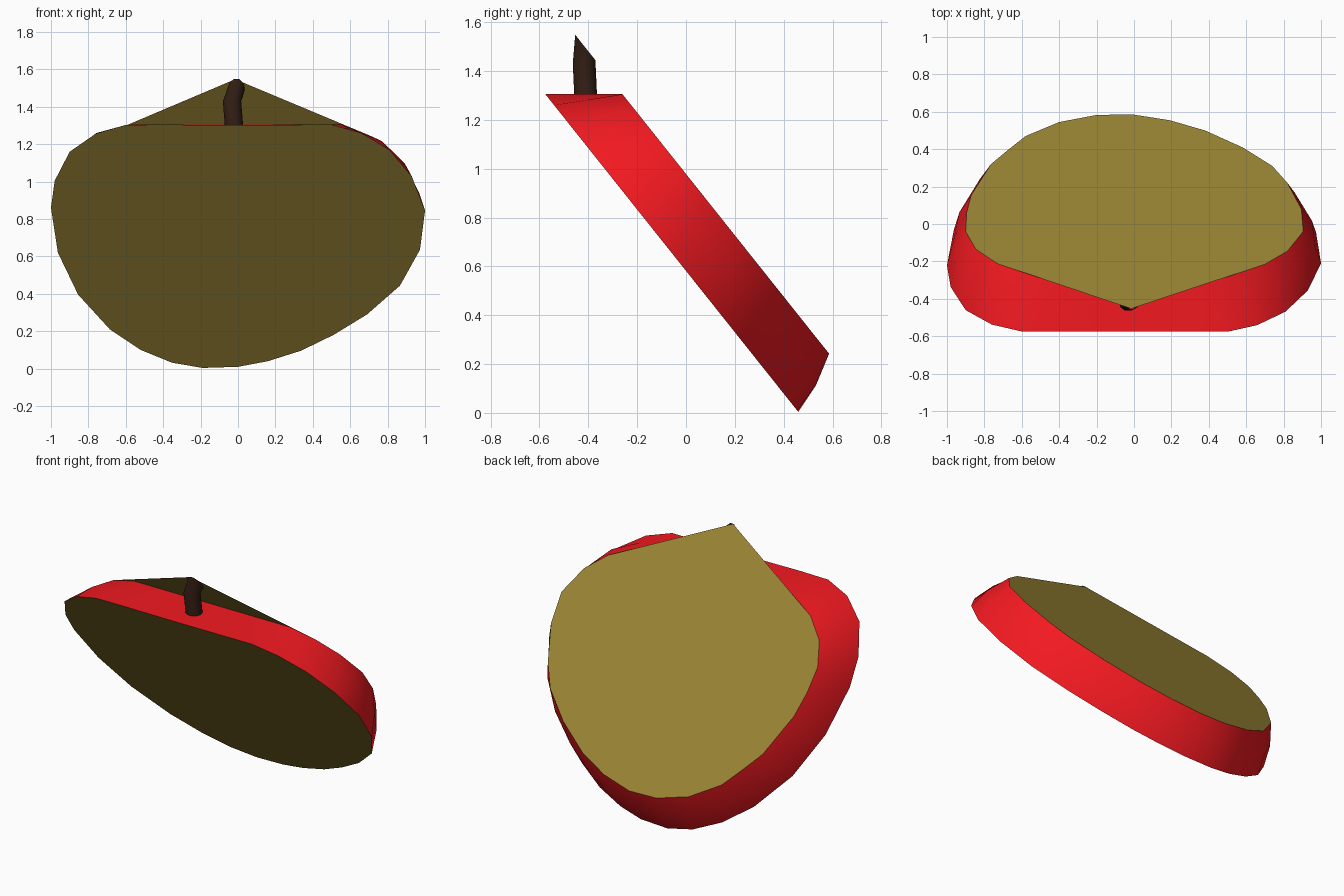
import bpy, math
from mathutils import Vector

if "Cube" in bpy.data.objects:
    bpy.data.objects.remove(bpy.data.objects["Cube"])

SLOPE = 1.256                                   # both cuts tilt equally
def low(x, z):  return Vector((x, 0.455 - (z - 0.01) / SLOPE, z))
def high(x, y): return Vector((x, y, 1.305 - SLOPE * (y + 0.26)))

def material(name, rgb):
    m = bpy.data.materials.new(name)
    m.diffuse_color = (*rgb, 1)
    m.use_nodes = True
    m.node_tree.nodes["Principled BSDF"].inputs["Base Color"].default_value = m.diffuse_color
    return m

def build(name, verts, faces, mat, smooth=False):
    me = bpy.data.meshes.new(name)
    me.from_pydata(verts, [], faces)
    me.materials.append(mat)
    for p in me.polygons:
        p.use_smooth = smooth
    ob = bpy.data.objects.new(name, me)
    bpy.context.collection.objects.link(ob)
    return ob

red = material("skin", (0.9, 0.01, 0.015))
cream = material("flesh", (0.32, 0.23, 0.035))
brown = material("bark", (0.035, 0.014, 0.007))

# rims of the two cuts, starting at the top middle
front_rim = [low(*p) for p in [
    (-.04, 1.302), (-.4, 1.305), (-.6, 1.303), (-.76, 1.257), (-.9, 1.16),
    (-.98, 1.005), (-1, .86), (-.963, .62), (-.855, .396), (-.685, .21),
    (-.52, .1), (-.353, .032), (-.19, .004), (0, .01), (.16, .04),
    (.337, .096), (.51, .18), (.69, .29), (.866, .444), (.973, .636),
    (1, .845), (.93, 1.027), (.81, 1.17), (.66, 1.26), (.5, 1.305)]]
back_rim = [high(*p) for p in [
    (-.03, -.26), (-.3, -.26), (-.55, -.26), (-.73, -.212), (-.845, -.135),
    (-.9, -.04), (-.895, .06), (-.87, .155), (-.765, .32), (-.675, .395),
    (-.58, .47), (-.4, .545), (-.2, .583), (-.01, .586), (.19, .555),
    (.38, .5), (.58, .41), (.74, .31), (.82, .22), (.895, .08),
    (.905, -.04), (.82, -.145), (.7, -.215), (.55, -.26), (.3, -.26)]]
n = len(front_rim)

# skin band, bulging slightly between the rims except on the flat top
mid = []
centre = sum(front_rim + back_rim, Vector()) / (2 * n)
axis = Vector((0, SLOPE, 1)).normalized()
for i, (a, b) in enumerate(zip(front_rim, back_rim)):
    m = (a + b) / 2
    out = m - centre
    out = (out - axis * out.dot(axis)).normalized()
    mid.append(m + out * (0.0 if i in (0, 1, 2, 23, 24) else 0.017))
faces = []
for r in range(2):
    for i in range(n):
        j = (i + 1) % n
        faces.append((r*n + i, r*n + n + i, r*n + n + j, r*n + j))
build("skin", front_rim + mid + back_rim, faces, red, True)

# cut faces; the back one rises to a point at the stem tip
build("front_flesh", front_rim, [tuple(range(n))], cream)
back = [high(-.015, -.453)] + back_rim[3:23]
build("back_flesh", back, [tuple(reversed(range(len(back))))], cream)

# bent stem, sliced off by the back cut
sides = 10
path = [(-.02, -.41, 1.28, .049), (-.032, -.417, 1.43, .049), (-.008, -.412, 1.6, .044)]
verts = []
for k, (x, y, z, r) in enumerate(path):
    for i in range(sides):
        t = 2 * math.pi * i / sides
        v = Vector((x + r * math.cos(t), y + r * math.sin(t), z))
        if k == 2:
            v.z = 1.305 - SLOPE * (v.y + 0.26)
        verts.append(v)
faces = [(r*sides + i, r*sides + (i+1) % sides, (r+1)*sides + (i+1) % sides, (r+1)*sides + i)
         for r in range(2) for i in range(sides)]
build("stem", verts, faces, brown, True)
